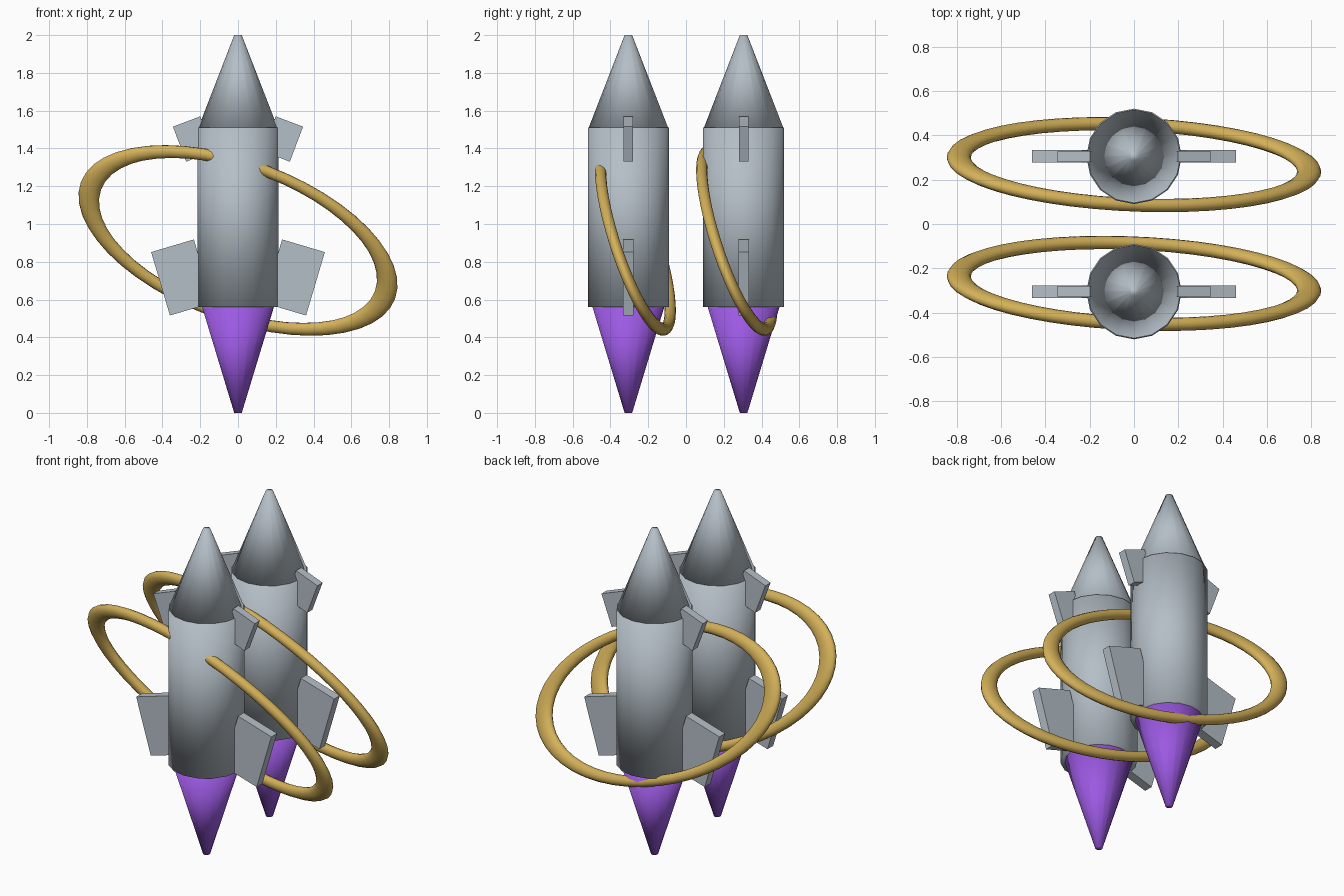
import bpy
from math import radians
from mathutils import Matrix

cube = bpy.data.objects.get("Cube")
if cube:
    bpy.data.objects.remove(cube, do_unlink=True)


def material(name, color):
    mat = bpy.data.materials.new(name)
    mat.use_nodes = True
    mat.diffuse_color = (*color, 1)
    mat.node_tree.nodes["Principled BSDF"].inputs["Base Color"].default_value = (*color, 1)
    return mat


GREY = material("steel grey", (0.46, 0.52, 0.57))
GOLD = material("ring gold", (0.66, 0.44, 0.10))
PURPLE = material("flame purple", (0.33, 0.10, 0.76))


def finish(name, mat, smooth=True):
    obj = bpy.context.object
    obj.name = name
    obj.data.materials.append(mat)
    if smooth:
        bpy.ops.object.shade_smooth()
    return obj


def frustum(name, mat, y, z0, z1, r0, r1):
    bpy.ops.mesh.primitive_cone_add(vertices=16, radius1=r0, radius2=r1, depth=z1 - z0,
                                    location=(0, y, (z0 + z1) / 2))
    return finish(name, mat)


def fin(name, side, x, y, z, size, tilt):
    bpy.ops.mesh.primitive_cube_add(size=1, location=(side * x, y, z),
                                    rotation=(0, radians(side * tilt), 0))
    obj = finish(name, GREY, smooth=False)
    obj.scale = size


def ring(name, y):
    # Stretched torus, pitched steeply forward and then rolled sideways
    bpy.ops.mesh.primitive_torus_add(major_segments=48, minor_segments=12,
                                     major_radius=0.437, minor_radius=0.03)
    obj = finish(name, GOLD)
    obj.data.transform(Matrix.Diagonal((1.9, 1, 1, 1)))
    obj.matrix_world = (Matrix.Translation((0, y, 0.913))
                        @ Matrix.Rotation(radians(20.4), 4, "Y")
                        @ Matrix.Rotation(radians(-65), 4, "X"))


# Two rockets, each with its own ring set slightly towards the middle
for label, y, ring_y in (("front", -0.305, -0.268), ("back", 0.305, 0.268)):
    frustum(label + "_body", GREY, y, 0.56, 1.51, 0.215, 0.215)
    frustum(label + "_nose_cone", GREY, y, 1.51, 2.0, 0.21, 0.02)
    frustum(label + "_flame", PURPLE, y, 0, 0.56, 0.02, 0.19)
    for side, word in ((1, "left"), (-1, "right")):
        fin(f"{label}_{word}_lower_fin", side, 0.297, y, 0.717, (0.236, 0.056, 0.35), 16.5)
        fin(f"{label}_{word}_upper_fin", side, 0.237, y, 1.45, (0.155, 0.05, 0.198), 20.7)
    ring(label + "_ring", ring_y)
